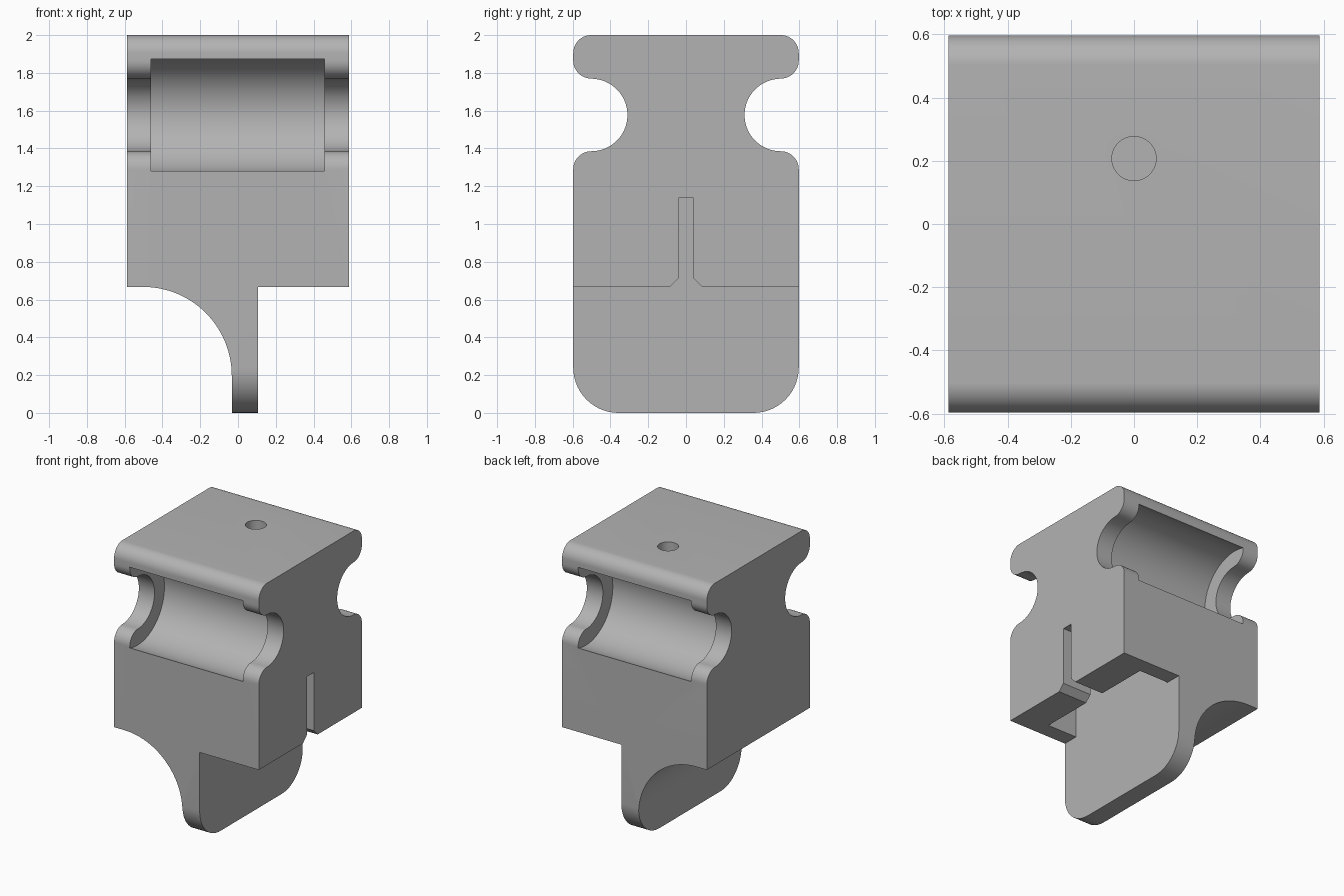
import bpy, bmesh
from math import cos, sin, radians

if "Cube" in bpy.data.objects:
    bpy.data.objects.remove(bpy.data.objects["Cube"], do_unlink=True)

HALF_X, HALF_Y, TOP = 0.587, 0.597, 2.0
SHOULDER = 0.667          # underside of the main block
TONGUE_X = (-0.033, 0.107)
GROOVE_Y, GROOVE_Z = 0.505, 1.577


def arc(cx, cy, r, start, end, n=14):
    return [(cx + r * cos(radians(start + (end - start) * i / n)),
             cy + r * sin(radians(start + (end - start) * i / n))) for i in range(n + 1)]


def prism(name, points, axis, lo, hi):
    """Extrude a closed 2D outline along the given axis."""
    place = {"x": lambda p, a: (a, p[0], p[1]),
             "y": lambda p, a: (p[0], a, p[1]),
             "z": lambda p, a: (p[0], p[1], a)}[axis]
    bm = bmesh.new()
    face = bm.faces.new([bm.verts.new(place(p, lo)) for p in points])
    grown = bmesh.ops.extrude_face_region(bm, geom=[face])["geom"]
    start, end = place((0, 0), lo), place((0, 0), hi)
    bmesh.ops.translate(bm, verts=[v for v in grown if isinstance(v, bmesh.types.BMVert)],
                        vec=[e - s for s, e in zip(start, end)])
    bmesh.ops.recalc_face_normals(bm, faces=bm.faces)
    mesh = bpy.data.meshes.new(name)
    bm.to_mesh(mesh)
    bm.free()
    obj = bpy.data.objects.new(name, mesh)
    bpy.context.collection.objects.link(obj)
    return obj


def rect(x0, x1, y0, y1):
    return [(x0, y0), (x1, y0), (x1, y1), (x0, y1)]


def cut(target, cutter):
    cutter.hide_render = True
    mod = target.modifiers.new("cut", "BOOLEAN")
    mod.operation, mod.solver, mod.object = "DIFFERENCE", "EXACT", cutter
    bpy.context.view_layer.objects.active = target
    bpy.ops.object.modifier_apply(modifier=mod.name)
    bpy.data.objects.remove(cutter, do_unlink=True)


# Side outline: rounded foot, shoulder, round groove and rounded top flange
R = 0.095
edge = HALF_Y - R
half = arc(HALF_Y - 0.24, 0.24, 0.24, -90, 0)
half += arc(edge, 1.29, R, 0, 90)
half += arc(edge, GROOVE_Z, 0.192, -90, -270, 32)[1:-1]
half += arc(edge, 1.865, R, -90, 0)
half += arc(edge, TOP - R, R, 0, 90)
outline = half + [(-y, z) for y, z in reversed(half)]
body = prism("clamp_body", outline, "x", -HALF_X, HALF_X)

# Square step on one side of the tongue, curved fillet on the other
cut(body, prism("step_cutter", rect(TONGUE_X[1], 1, -1, SHOULDER), "y", -1, 1))
fr = 0.47
fillet = arc(TONGUE_X[0] - fr, SHOULDER - fr, fr, 0, 90, 28)
cut(body, prism("fillet_cutter",
                [(-1, -1), (TONGUE_X[0], -1)] + fillet + [(-1, SHOULDER)], "y", -1, 1))

# Wider pocket inside each groove
for side in (-1, 1):
    ring = arc(side * GROOVE_Y, GROOVE_Z, 0.31, 0, 360, 64)[:-1]
    cut(body, prism("pocket_cutter", ring, "x", -0.46, 0.457))

# Cavity beside the tongue, opened to the side by a flared slot
cut(body, prism("cavity_cutter", rect(TONGUE_X[1], 0.35, -0.48, 0.48), "z", 0.6, 1.14))
flare = [(0.085, 0.6), (0.085, SHOULDER), (0.04, 0.712), (0.04, 1.138)]
cut(body, prism("slot_cutter", flare + [(-y, z) for y, z in reversed(flare)], "x", 0.3, 0.8))

# Blind hole in the top
cut(body, prism("hole_cutter", arc(0, 0.207, 0.07, 0, 360, 40)[:-1], "z", TOP - 0.16, TOP + 0.1))

# Plain grey finish
grey = bpy.data.materials.new("plain_grey")
grey.use_nodes = True
colour = (0.45, 0.45, 0.45, 1)
grey.diffuse_color = colour
grey.node_tree.nodes["Principled BSDF"].inputs["Base Color"].default_value = colour
body.data.materials.clear()
body.data.materials.append(grey)

bpy.ops.object.select_all(action="DESELECT")
body.select_set(True)
bpy.context.view_layer.objects.active = body
bpy.ops.object.shade_smooth_by_angle(angle=radians(30))
